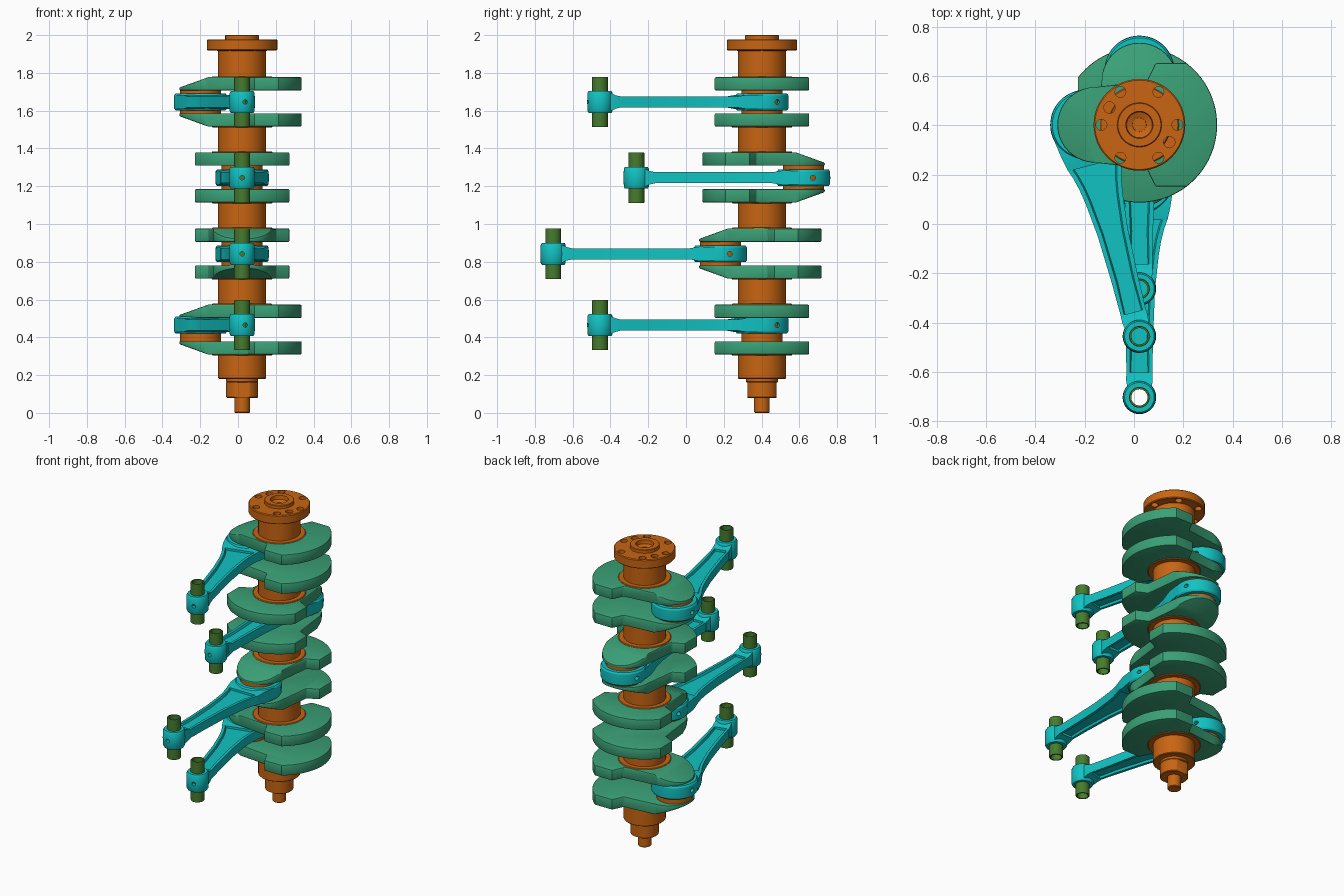
import bpy, bmesh, math
from mathutils import Matrix, Vector

cube = bpy.data.objects.get("Cube")
if cube:
    bpy.data.objects.remove(cube, do_unlink=True)

AX, AY = 0.022, 0.402      # main shaft axis
THROW = 0.22               # crank pin offset
ROD = 0.885                # rod length between centres


def material(name, rgb):
    m = bpy.data.materials.new(name)
    m.diffuse_color = (*rgb, 1)
    m.use_nodes = True
    m.node_tree.nodes["Principled BSDF"].inputs["Base Color"].default_value = (*rgb, 1)
    return m


ORANGE = material("orange", (0.58, 0.130, 0.006))
GREEN = material("sea_green", (0.042, 0.35, 0.18))
TEAL = material("teal", (0.006, 0.54, 0.54))
LEAF = material("leaf_green", (0.06, 0.20, 0.027))
parts = []


def add(name, bm, mat, loc=(0, 0, 0)):
    bmesh.ops.recalc_face_normals(bm, faces=bm.faces)
    me = bpy.data.meshes.new(name)
    bm.to_mesh(me)
    bm.free()
    me.materials.append(mat)
    return place(name, me, loc)


def place(name, me, loc, rot=(0, 0, 0)):
    ob = bpy.data.objects.new(name, me)
    ob.location, ob.rotation_euler = loc, rot
    bpy.context.collection.objects.link(ob)
    parts.append(ob)
    return ob


def lathe(profile, closed=False, segs=48):
    """Revolve (radius, z) points around z."""
    bm = bmesh.new()
    vs = [bm.verts.new((r, 0, z)) for r, z in profile]
    es = [bm.edges.new(p) for p in zip(vs, vs[1:])]
    if closed:
        es.append(bm.edges.new((vs[-1], vs[0])))
    bmesh.ops.spin(bm, geom=vs + es, cent=(0, 0, 0), axis=(0, 0, 1),
                   angle=math.tau, steps=segs, use_duplicate=False)
    bmesh.ops.remove_doubles(bm, verts=bm.verts, dist=1e-5)
    return bm


def cylinder(r, z0, z1, c=0.004):
    return lathe([(0, z0), (r - c, z0), (r, z0 + c), (r, z1 - c), (r - c, z1), (0, z1)])


def prism(outline, z0, z1):
    bm = bmesh.new()
    f = bm.faces.new([bm.verts.new((x, y, z0)) for x, y in outline])
    ext = bmesh.ops.extrude_face_region(bm, geom=[f])["geom"]
    bmesh.ops.translate(bm, vec=(0, 0, z1 - z0),
                        verts=[v for v in ext if isinstance(v, bmesh.types.BMVert)])
    bmesh.ops.recalc_face_normals(bm, faces=bm.faces)
    return bm


def apply(ob, mod):
    bpy.ops.object.select_all(action="DESELECT")
    bpy.context.view_layer.objects.active = ob
    ob.select_set(True)
    bpy.ops.object.modifier_apply(modifier=mod.name)


def drill(ob, holes):
    """Cut cylinders given as (matrix, radius, depth) out of a part."""
    bm = bmesh.new()
    for mat, r, d in holes:
        bmesh.ops.create_cone(bm, cap_ends=True, segments=20, radius1=r,
                              radius2=r, depth=d, matrix=mat)
    cutter = add("hole_cutter", bm, ob.data.materials[0], ob.location)
    cutter.hide_render = True
    bpy.context.view_layer.update()
    mod = ob.modifiers.new("holes", "BOOLEAN")
    mod.object, mod.solver = cutter, "EXACT"
    apply(ob, mod)
    parts.remove(cutter)
    bpy.data.objects.remove(cutter, do_unlink=True)


# Flange with centre boss, conical recess and bolt holes
flange = add("flange", lathe([(0, 1.915), (0.181, 1.918), (0.186, 1.923), (0.186, 1.973),
                              (0.181, 1.978), (0.09, 1.978), (0.09, 1.997), (0.087, 2.0),
                              (0.055, 2.0), (0.052, 1.975), (0.028, 1.965), (0.024, 1.93),
                              (0, 1.925)]), ORANGE, (AX, AY, 0))
holes = []
for k in range(6):
    a = math.radians(60 * k)
    holes.append((Matrix.Translation((0.154 * math.cos(a), 0.154 * math.sin(a), 1.95)), 0.022, 0.2))
for a in (math.radians(150), math.radians(-30)):
    holes.append((Matrix.Translation((0.14 * math.cos(a), 0.14 * math.sin(a), 1.975)), 0.023, 0.06))
drill(flange, holes)

# Main journals with thin collars against the webs
for i, (z0, z1) in enumerate([(1.777, 1.93), (1.38, 1.515), (0.976, 1.114),
                              (0.573, 0.71), (0.18, 0.308)]):
    add(f"main_journal_{i + 1}", cylinder(0.127, z0 - (0.03 if i < 4 else 0), z1 + 0.03),
        ORANGE, (AX, AY, 0))
    for z in (z0, z1):
        if 0.2 < z < 1.9:
            add("journal_collar", cylinder(0.16, z - 0.03, z + 0.005 if z == z0 else z + 0.03)
                if z == z0 else cylinder(0.16, z - 0.005, z + 0.03), ORANGE, (AX, AY, 0))

# Nose: cylinder with two flats, then the thin tip
bm = cylinder(0.085, 0.08, 0.165)
for s in (-1, 1):
    cut = bmesh.ops.bisect_plane(bm, geom=bm.verts[:] + bm.edges[:] + bm.faces[:],
                                 plane_co=(0, s * 0.076, 0), plane_no=(0, s, 0), clear_outer=True)
    edges = [e for e in cut["geom_cut"] if isinstance(e, bmesh.types.BMEdge)]
    bmesh.ops.holes_fill(bm, edges=edges)
add("nose_flats", bm, ORANGE, (AX, AY, 0))
add("nose_neck", cylinder(0.085, 0.162, 0.19), ORANGE, (AX, AY, 0))
add("nose_tip", cylinder(0.041, 0.0, 0.09), ORANGE, (AX, AY, 0))

# Crank web: pin lobe toward -x, counterweight toward +x
half = [(0.315 * math.cos(a), 0.315 * math.sin(a))
        for a in [math.radians(52.5 * k / 12) for k in range(1, 13)]]
half += [(0.065, 0.25), (0.03, 0.178)]
half += [(-0.18 - 0.153 * math.sin(a), 0.153 * math.cos(a))
         for a in [math.radians(90 * k / 10) for k in range(10)]]
outline = [(0.315, 0)] + half + [(-0.333, 0)] + [(x, -y) for x, y in reversed(half)]
bm = prism(outline, 0, 0.07)
cut = bmesh.ops.bisect_plane(bm, geom=bm.verts[:] + bm.edges[:] + bm.faces[:],
                             plane_co=(-0.18, 0, 0.07),
                             plane_no=Vector((-0.055, 0, 0.153)).normalized(), clear_outer=True)
bmesh.ops.holes_fill(bm, edges=[e for e in cut["geom_cut"] if isinstance(e, bmesh.types.BMEdge)])
web = add("crank_web", bm, GREEN)
mod = web.modifiers.new("soft_edges", "BEVEL")
mod.width, mod.segments = 0.006, 2
mod.limit_method, mod.angle_limit = "ANGLE", math.radians(50)
apply(web, mod)

# Rod parts, pin centre at the origin, small end toward -y
big = add("rod_big_end", lathe([(0.106, -0.044), (0.133, -0.044), (0.14, -0.034), (0.142, 0),
                                (0.14, 0.034), (0.133, 0.044), (0.106, 0.044)], True), TEAL)
drill(big, [(Matrix.Translation((0, 0.05, 0)) @ Matrix.Rotation(math.pi / 2, 4, "Y"), 0.013, 0.5)])

small = add("rod_small_end", lathe([(0.042, -0.058), (0.060, -0.058), (0.066, -0.048),
                                    (0.068, 0), (0.066, 0.048), (0.060, 0.058),
                                    (0.042, 0.058)], True), TEAL)
drill(small, [(Matrix.Translation((0, -0.06, 0)) @ Matrix.Rotation(math.pi / 2, 4, "X"), 0.012, 0.05)])

# I-shaped beam: tapered plate with an inset channel on each face
side = [(0.12, 0.122), (0.16, 0.115), (0.20, 0.101), (0.25, 0.088), (0.31, 0.078),
        (0.45, 0.063), (0.65, 0.055), (0.83, 0.052)]
bm = prism([(w, -u) for u, w in side] + [(-w, -u) for u, w in reversed(side)], -0.029, 0.029)
for f in [f for f in bm.faces if abs(f.normal.z) > 0.9]:
    bmesh.ops.inset_region(bm, faces=[f], thickness=0.018, depth=0)
    bmesh.ops.inset_region(bm, faces=[f], thickness=0.006, depth=-0.014)
beam = add("rod_beam", bm, TEAL)


def neck(name, sections):
    """Loft of rectangular sections (distance, half width, half height)."""
    bm = bmesh.new()
    rings = [[bm.verts.new((sx * w, -u, sz * h)) for sx, sz in ((1, 1), (-1, 1), (-1, -1), (1, -1))]
             for u, w, h in sections]
    for a, b in zip(rings, rings[1:]):
        for k in range(4):
            bm.faces.new((a[k], a[(k + 1) % 4], b[(k + 1) % 4], b[k]))
    bm.faces.new(rings[0])
    bm.faces.new(rings[-1])
    return add(name, bm, TEAL)


shoulder = neck("rod_shoulder", [(0.03, 0.138, 0.036), (0.11, 0.126, 0.038), (0.165, 0.114, 0.029)])
# Hollow the shoulder for the crank pin
drill(shoulder, [(Matrix.Identity(4), 0.112, 0.3)])
small_neck = neck("rod_neck", [(0.785, 0.053, 0.029), (0.815, 0.054, 0.036), (0.84, 0.05, 0.048)])

# Hollow wrist pin
wrist = add("wrist_pin", lathe([(0.033, -0.133), (0.040, -0.133), (0.042, -0.13), (0.042, 0.13),
                                (0.040, 0.133), (0.033, 0.133)], True, 32), LEAF)

# Four throws: web turn, rod lean, rod height, inner faces of upper and lower web
lean = math.asin(THROW / ROD)
throws = [(0, lean, 1.646, 1.707, 1.586), (-math.pi / 2, 0, 1.245, 1.309, 1.184),
          (math.pi / 2, 0, 0.842, 0.906, 0.781), (0, lean, 0.465, 0.503, 0.379)]
templates = [web, big, small, beam, shoulder, small_neck, wrist]
for i, (turn, tilt, z, top, bottom) in enumerate(throws, 1):
    px, py = AX - THROW * math.cos(turn), AY - THROW * math.sin(turn)
    place(f"upper_web_{i}", web.data, (AX, AY, top), (0, 0, turn))
    place(f"lower_web_{i}", web.data, (AX, AY, bottom), (math.pi, 0, turn))
    add(f"crank_pin_{i}", cylinder(0.109, bottom - 0.01, top + 0.01), ORANGE, (px, py, 0))
    for ob in (big, beam, shoulder, small_neck):
        place(f"{ob.name}_{i}", ob.data, (px, py, z), (0, 0, tilt))
    end = (px + ROD * math.sin(tilt), py - ROD * math.cos(tilt), z)
    for ob in (small, wrist):
        place(f"{ob.name}_{i}", ob.data, end, (0, 0, tilt))
for ob in templates:
    parts.remove(ob)
    bpy.data.objects.remove(ob, do_unlink=True)

# Smooth shading with sharp edges kept
bpy.ops.object.select_all(action="DESELECT")
for ob in parts:
    ob.select_set(True)
bpy.context.view_layer.objects.active = parts[0]
bpy.ops.object.shade_smooth_by_angle(angle=math.radians(30))
